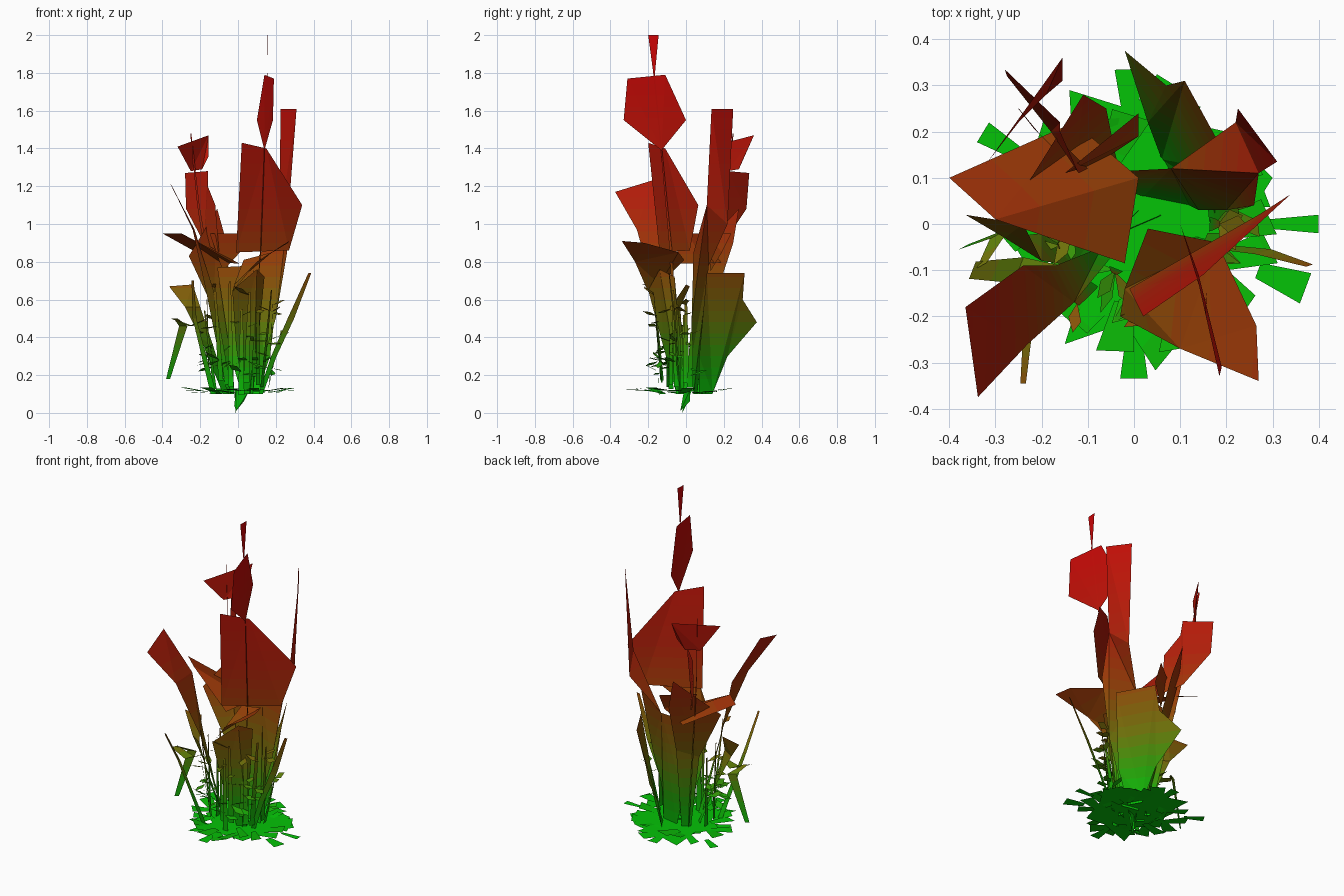
import bpy, bmesh, math, random
from mathutils import Vector

if "Cube" in bpy.data.objects:
    bpy.data.objects.remove(bpy.data.objects["Cube"])
random.seed(4)

# colour ramp (screen colours): green at the ground, olive, brown, then red
RAMP = [(0.1, (0.05, 0.76, 0.06)), (0.25, (0.13, 0.64, 0.06)), (0.5, (0.42, 0.44, 0.07)),
        (0.8, (0.58, 0.26, 0.06)), (1.1, (0.68, 0.14, 0.07)), (2.0, (0.8, 0.04, 0.05))]
BAND = 0.06


def ramp(z):
    if z <= RAMP[0][0]:
        return RAMP[0][1]
    for (a, ca), (b, cb) in zip(RAMP, RAMP[1:]):
        if z <= b:
            t = (z - a) / (b - a)
            return tuple(p + (q - p) * t for p, q in zip(ca, cb))
    return RAMP[-1][1]


mats = []
for i in range(34):
    m = bpy.data.materials.new(f"leaf_band_{i}")
    m.diffuse_color = (*[c ** 2.2 for c in ramp((i + 0.5) * BAND)], 1)
    m.use_nodes = True
    m.node_tree.nodes["Principled BSDF"].inputs["Base Color"].default_value = m.diffuse_color
    mats.append(m)


def foliage(name, polys):
    """Flat shards, sliced into height bands so each gets its ramp colour."""
    bm = bmesh.new()
    for poly in polys:
        bm.faces.new([bm.verts.new(p) for p in poly])
    bmesh.ops.triangulate(bm, faces=[f for f in bm.faces if len(f.verts) > 3])
    for i in range(1, 34):
        bmesh.ops.bisect_plane(bm, geom=bm.verts[:] + bm.edges[:] + bm.faces[:],
                               plane_co=(0, 0, i * BAND), plane_no=(0, 0, 1))
    for f in bm.faces:
        f.material_index = max(0, min(33, int(f.calc_center_median().z / BAND)))
    me = bpy.data.meshes.new(name)
    bm.to_mesh(me)
    bm.free()
    for m in mats:
        me.materials.append(m)
    ob = bpy.data.objects.new(name, me)
    bpy.context.collection.objects.link(ob)


def ribbon(points, widths, angle):
    """Quads along a path, spread sideways in the given compass direction."""
    s = Vector((math.cos(angle), math.sin(angle), 0))
    p = [Vector(q) for q in points]
    return [[p[i] - s * widths[i], p[i] + s * widths[i],
             p[i + 1] + s * widths[i + 1], p[i + 1] - s * widths[i + 1]]
            for i in range(len(p) - 1)]


# tall front right spike
foliage("spike_tip", [[(.155, -.2, 2), (.158, -.145, 2), (.157, -.165, 1.79), (.155, -.172, 1.79)]])
foliage("spike_upper_leaf", [[(.19, -.31, 1.77), (.14, -.11, 1.79), (.10, 0, 1.55),
                              (.14, -.13, 1.39), (.185, -.33, 1.55)]])
foliage("spike_middle_leaf", [[(.02, -.2, 1.43), (.15, -.11, 1.40), (.34, .065, 1.1),
                               (.27, .02, .86), (-.01, -.14, .85)]])
foliage("spike_stem", ribbon([(.157, -.17, 1.8), (.14, -.13, 1.39), (.12, -.08, .86), (.06, -.04, .1)],
                             [.004, .004, .007, .014], 1.9))

# tall strap leaf widening into the central blade
foliage("strap_leaf", [[(.225, .25, 1.61), (.31, .135, 1.61), (.27, .11, 1.1), (.26, .04, .85),
                        (.2, .03, .5), (.14, .03, .3), (.12, .04, .1), (.02, .06, .1),
                        (-.04, .08, .3), (-.11, .11, .77), (.08, .12, .78), (.22, .22, 1.0)]])

# broad back leaf
foliage("back_leaf", [[(-.02, .375, .48), (.07, .3, .6), (.11, .31, .74), (.22, .11, .74),
                       (.17, .07, .3), (.1, .07, .1), (.06, .14, .1), (.03, .22, .3)]])

# front right drooping leaf
foliage("front_leaf", [[(.27, -.34, .91), (.265, -.22, .9), (.18, -.04, .85), (.03, -.01, .81),
                        (-.02, -.14, .68), (-.03, -.2, .64), (.1, -.27, .8)]])
foliage("front_leaf_base", [[(-.03, -.2, .65), (.1, -.14, .76), (.14, -.06, .72), (.1, -.03, .4),
                             (.08, -.03, .1), (.03, -.05, .1), (-.01, -.12, .35)]])

# front left leaf, nearly edge on from the front
foliage("left_front_leaf", [[(-.365, -.18, 1.23), (-.338, -.375, 1.17), (-.23, -.26, .97), (-.13, -.17, .65),
                             (-.04, -.06, .15), (-.07, -.05, .15), (-.17, -.09, .65), (-.24, -.09, .97)]])

# broad flat left leaf
foliage("left_flat_leaf", [[(-.4, .1, .95), (-.3, .01, .95), (-.02, -.085, .79),
                            (.01, .1, .79), (-.13, .22, .8)]])
foliage("left_low_leaf", [[(-.365, .02, .67), (-.24, .0, .68), (-.2, -.08, .56), (-.13, -.09, .35),
                           (-.05, -.04, .1), (-.08, -.01, .1), (-.2, -.02, .4), (-.28, -.03, .56)]])

# back left spike with crossed leaves
foliage("back_left_top_leaf", [[(-.155, .36, 1.47), (-.155, .31, 1.36), (-.19, .28, 1.29),
                                (-.25, .22, 1.28), (-.32, .13, 1.41)]])
foliage("back_left_crossed_leaf", [[(-.28, .335, 1.27), (-.16, .22, 1.28), (-.16, .2, 1.2),
                                    (-.12, .11, 1.1), (-.1, .12, .85), (-.18, .2, .9), (-.275, .32, 1.08)]])
foliage("back_left_lower_leaf", [[(-.11, .28, 1.08), (-.06, .25, .9), (-.04, .15, .6), (-.02, .07, .1),
                                  (-.06, .04, .1), (-.13, .06, .55), (-.26, .04, .83)],
                                 [(-.15, .11, .95), (.01, .24, .95), (.01, .19, .85), (-.08, .13, .75)]])
foliage("back_left_stem", ribbon([(-.25, .25, 1.48), (-.21, .2, 1.1), (-.13, .12, .6), (-.05, .05, .1)],
                                 [.004, .008, .015, .015], 2.4))

# slim outer blades
foliage("right_blade", ribbon([(.38, -.09, .74), (.28, -.06, .5), (.19, -.05, .3), (.12, -.03, .1)],
                              [.008, .018, .015, .012], .3))
foliage("front_blade", ribbon([(-.24, -.345, .7), (-.23, -.23, .5), (-.13, -.13, .1)],
                              [.006, .01, .015], 0))
foliage("left_hanging_blade", ribbon([(-.37, -.05, .18), (-.29, -.02, .46), (-.33, -.09, .5)],
                                     [.012, .025, .012], .5)
        + ribbon([(-.35, -.1, .5), (-.25, -.1, .46), (-.16, -.1, .5)], [.02, .03, .01], 1.2))

# leafy stems around the base
shards = []
for i in range(12):
    a = -3.0 + i * 0.29 + random.uniform(-.1, .1)
    d = Vector((math.cos(a), math.sin(a) * .8, 0))
    r, h = random.uniform(.12, .19), random.uniform(.4, .7)
    base = d * r + Vector((0, 0, random.uniform(.09, .2)))
    top = d * (r + random.uniform(0, .07)) + Vector((0, 0, h))
    shards += ribbon([base, base.lerp(top, .5), top], [.016, .012, .006], a + 1.5)
    for k in range(4):
        p = base.lerp(top, random.uniform(.2, 1))
        b = a + random.uniform(-1.5, 1.5)
        out = Vector((math.cos(b), math.sin(b), random.uniform(-.5, .5))) * random.uniform(.05, .1)
        side = Vector((-math.sin(b), math.cos(b), .3)) * random.uniform(.012, .025)
        shards.append([p, p + out * .6 + side, p + out, p + out * .5 - side])
foliage("small_leafy_stems", shards)

# flat ground leaves, scattered over a central patch
shards = [[(x, y, .112) for x, y in ((-.15, -.26), (.05, -.19), (.17, -.2), (.22, -.03), (.3, .1), (.2, .2),
                                     (.02, .24), (-.14, .29), (-.13, .12), (-.2, -.02), (-.1, -.1))]]
for i in range(22):
    a = i * math.tau / 22
    t = a + random.uniform(-.7, .7)
    c = Vector((math.cos(a), math.sin(a), 0)) * random.uniform(.17, .25)
    d, s = Vector((math.cos(t), math.sin(t), 0)), Vector((-math.sin(t), math.cos(t), 0))
    n, w = random.uniform(.05, .085), random.uniform(.02, .045)
    z0, z1 = Vector((0, 0, random.uniform(.1, .12))), Vector((0, 0, random.uniform(.105, .135)))
    shards.append([c - d * n - s * w * .5 + z0, c + d * n - s * w + z1,
                   c + d * n * .8 + s * w + z1, c - d * n + s * w * .5 + z0])
for x, y, w in ((.345, 0, .02), (.32, -.12, .035), (0, -.28, .03), (-.28, .17, .025), (-.01, .28, .03)):
    d = Vector((x, y, 0)).normalized() * .055
    s = Vector((-d.y, d.x, 0)).normalized() * w
    c = Vector((x, y, .115))
    shards.append([c - d - s * .5, c + d - s, c + d + s, c - d + s * .5])
foliage("ground_leaves", shards)

# root shard reaching the ground
foliage("root", [[(-.01, -.03, .01), (.03, .02, .06), (.06, .02, .12), (-.01, -.01, .12), (-.02, -.02, .04)],
                 [(-.012, -.02, 0), (.0, .01, .06), (.01, .03, .12), (-.02, 0, .12)]])
